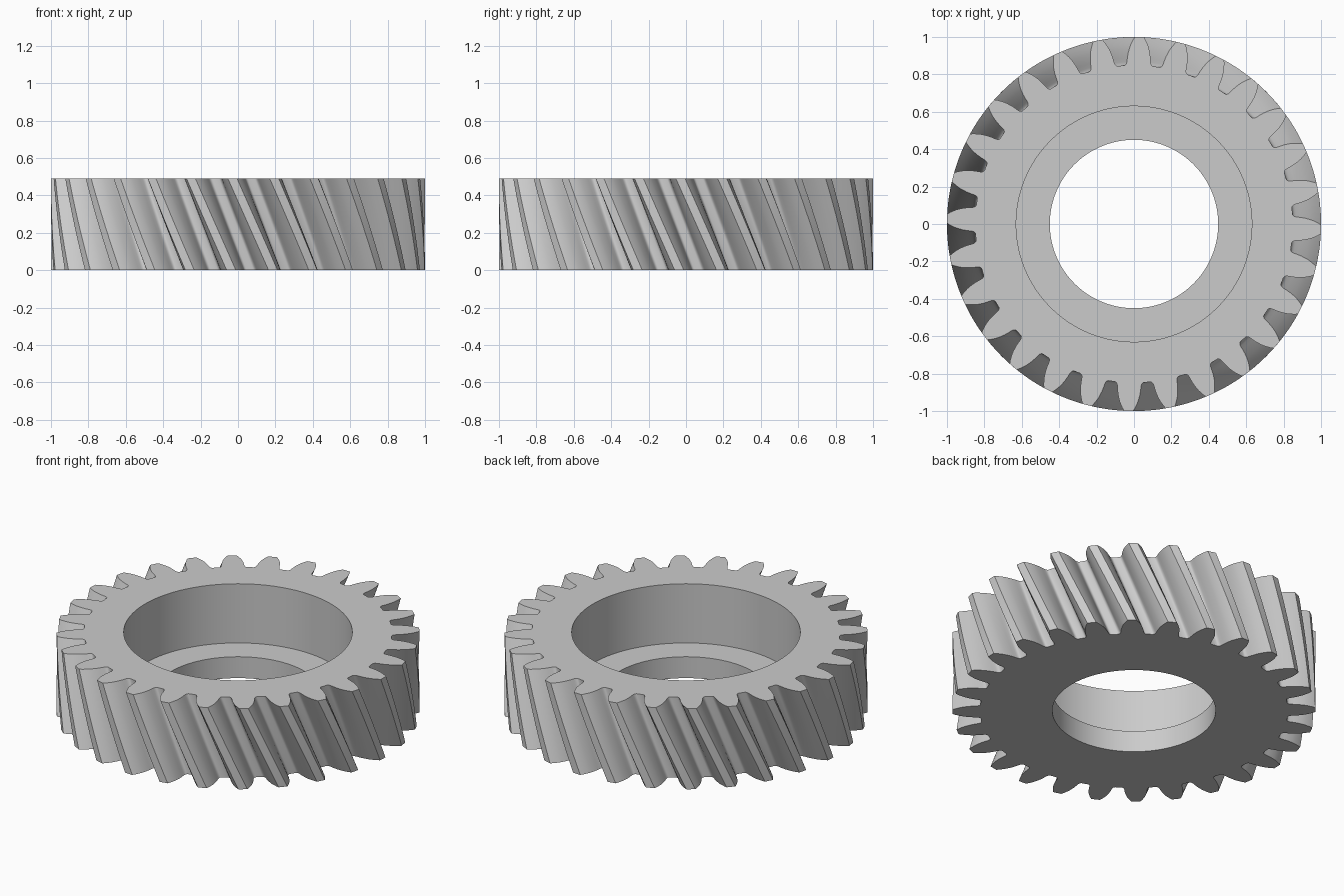
import bpy
import bmesh
from math import radians, sin, cos

if "Cube" in bpy.data.objects:
    bpy.data.objects.remove(bpy.data.objects["Cube"], do_unlink=True)

TEETH = 28
PITCH = 360 / TEETH
HEIGHT = 0.49
TWIST = 12.5          # degrees turned between the top and bottom faces
TOP_PHASE = -1.7      # direction of a tooth at the top face, from +y
LAYERS = 12
BORE, RECESS, FLOOR = 0.45, 0.63, 0.13

# Half of one tooth: (degrees from the tooth centre, radius), tip to root
half_tooth = [(1.4, 1.0), (1.95, 0.985), (2.4, 0.97), (2.85, 0.955), (3.25, 0.937),
              (3.7, 0.912), (4.0, 0.888), (4.2, 0.868), (4.38, 0.859),
              (4.72, 0.852), (5.2, 0.849)]
tooth = ([(-a, r) for a, r in reversed(half_tooth)] + [(0, 1.0)] + half_tooth
         + [(PITCH / 2, 0.849)])
outline = [(k * PITCH + a, r) for k in range(TEETH) for a, r in tooth]

steel = bpy.data.materials.new("grey_steel")
steel.use_nodes = True
colour = (0.6, 0.6, 0.6, 1)
steel.diffuse_color = colour
steel.node_tree.nodes["Principled BSDF"].inputs["Base Color"].default_value = colour

bm = bmesh.new()


def ring(z, phase, radius=None):
    """One closed loop: the toothed outline, or a circle if a radius is given."""
    verts = []
    for a, r in outline:
        t = radians(90 + TOP_PHASE + phase + a)
        r = radius or r
        verts.append(bm.verts.new((r * cos(t), r * sin(t), z)))
    return verts


# Twisted toothed wall from bottom to top
rings = [ring(HEIGHT * i / LAYERS, TWIST * (1 - i / LAYERS)) for i in range(LAYERS + 1)]
# Top face, recess wall, recess floor, bore and underside
rings += [ring(HEIGHT, 0, RECESS), ring(FLOOR, 0, RECESS),
          ring(FLOOR, TWIST, BORE), ring(0, TWIST, BORE)]

count = len(outline)
for lower, upper in zip(rings, rings[1:] + rings[:1]):
    for i in range(count):
        j = (i + 1) % count
        bm.faces.new((lower[i], lower[j], upper[j], upper[i]))
bmesh.ops.recalc_face_normals(bm, faces=bm.faces)

mesh = bpy.data.meshes.new("helical_gear")
bm.to_mesh(mesh)
bm.free()
mesh.materials.append(steel)
gear = bpy.data.objects.new("helical_gear", mesh)
bpy.context.collection.objects.link(gear)

# Smooth flanks and bore, crisp rims
bpy.ops.object.select_all(action="DESELECT")
gear.select_set(True)
bpy.context.view_layer.objects.active = gear
bpy.ops.object.shade_smooth_by_angle(angle=radians(35))
